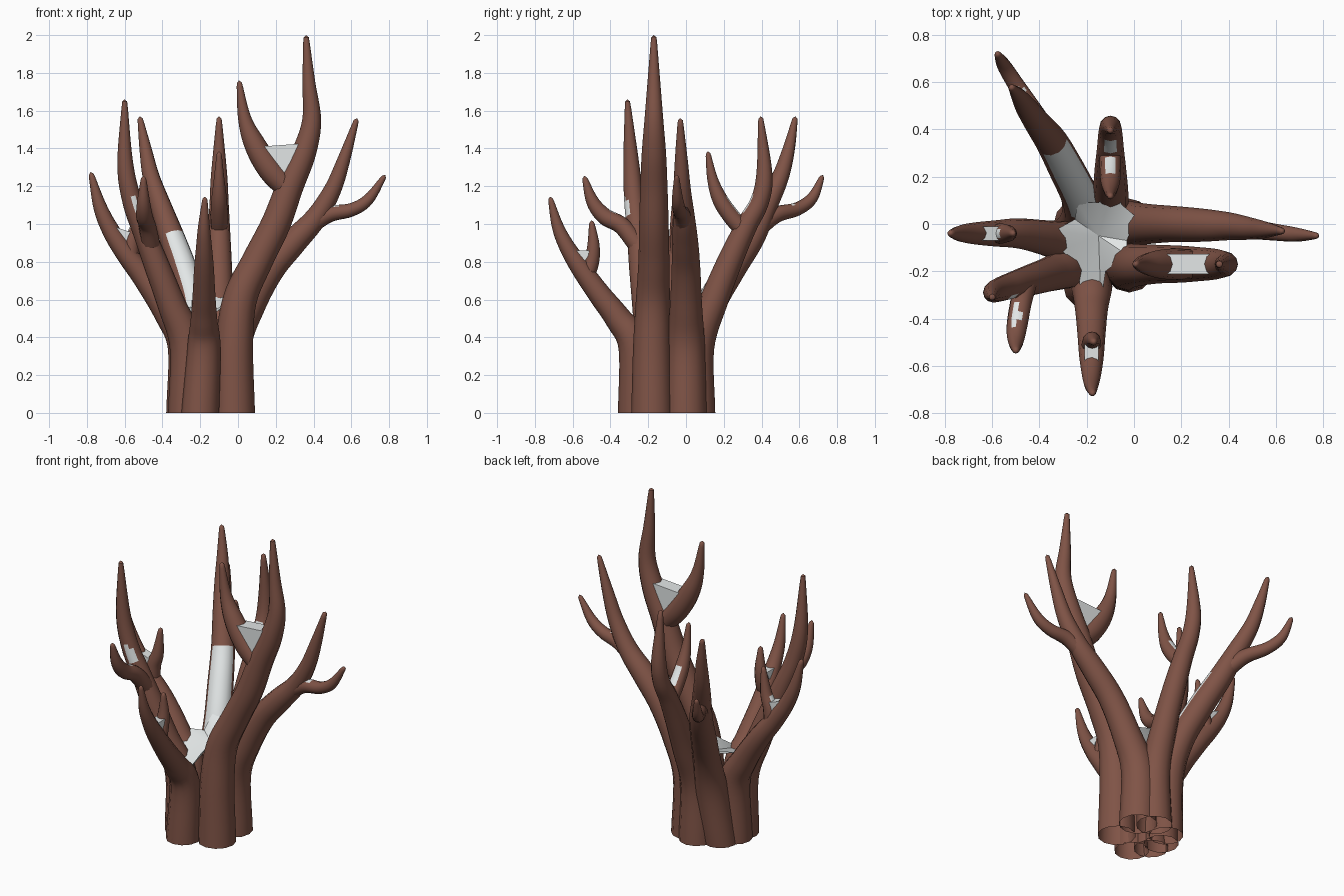
import bpy, bmesh, math
from mathutils import Vector


def material(name, col):
    m = bpy.data.materials.new(name)
    m.diffuse_color = (*col, 1)
    return m


BROWN = material("bark brown", (0.215, 0.088, 0.062))
WHITE = material("pale white", (0.76, 0.79, 0.79))
SIDES = 12


def finish(bm, name):
    me = bpy.data.meshes.new(name)
    bm.to_mesh(me)
    bm.free()
    ob = bpy.data.objects.new(name, me)
    bpy.context.collection.objects.link(ob)
    me.materials.append(BROWN)
    me.materials.append(WHITE)
    bpy.context.view_layer.objects.active = ob
    ob.select_set(True)
    bpy.ops.object.shade_smooth_by_angle(angle=math.radians(40))
    ob.select_set(False)
    return ob


def spline(pts, n=6):
    """Smooth path through (x, y, z, radius) points."""
    p = [Vector(q) for q in pts]
    p = [p[0] * 2 - p[1]] + p + [p[-1] * 2 - p[-2]]
    out = []
    for i in range(1, len(p) - 2):
        a, b, c, d = p[i - 1:i + 3]
        for k in range(n):
            t = k / n
            out.append(0.5 * (2 * b + (c - a) * t + (2 * a - 5 * b + 4 * c - d) * t * t
                              + (3 * b - a - 3 * c + d) * t ** 3))
    out.append(p[-2])
    return out


def limb(name, pts, white=lambda c, n: False):
    """Tapered round limb, open at the start, with a rounded tip."""
    path = spline(pts)
    pos = [q.to_3d() for q in path]
    rad = [q[3] for q in path]
    bm = bmesh.new()
    u = Vector((1, 0, 0))
    rings = []
    end = (pos[-1] - pos[-2]).normalized()
    pos[-1] -= end * 0.012
    for i, c in enumerate(pos):
        t = (pos[min(i + 1, len(pos) - 1)] - pos[max(i - 1, 0)]).normalized()
        if i == 0:
            t = Vector((0, 0, 1)) if c.z < 0.1 else t
        u = (u - t * u.dot(t)).normalized()
        v = t.cross(u)
        rings.append([bm.verts.new(c + rad[i] * (u * math.cos(a) + v * math.sin(a)))
                      for a in (2 * math.pi * k / SIDES for k in range(SIDES))])
    for r, s in zip(rings, rings[1:]):
        for k in range(SIDES):
            j = (k + 1) % SIDES
            bm.faces.new((r[k], r[j], s[j], s[k]))
    tip = bm.verts.new(pos[-1] + end * 0.012)
    for k in range(SIDES):
        bm.faces.new((rings[-1][k], rings[-1][(k + 1) % SIDES], tip))
    bm.normal_update()
    # pale patches on the inner faces of the limb
    for f in bm.faces:
        if white(f.calc_center_median(), f.normal):
            f.material_index = 1
    return finish(bm, name)


def near(s, reach):
    """Faces close to the crotch point s that look towards it."""
    s = Vector(s)

    def rule(c, n):
        d = s - c
        return d.length < reach and n.dot(d.normalized()) > 0.6
    return rule


def web(name, p, q, b, across, w):
    """Flat-topped wedge filling a crotch between points p, q and bottom b."""
    bm = bmesh.new()
    off = Vector(across) * w / 2
    for c in (p, q, b):
        for s in (-1, 1):
            bm.verts.new(Vector(c) + off * s)
    bmesh.ops.convex_hull(bm, input=bm.verts)
    for f in bm.faces:
        f.material_index = 1
    finish(bm, name)


# front right limb, the tallest
limb("tall_limb", [(-.02, -.18, 0, .11), (-.02, -.18, .35, .1), (.01, -.175, .6, .09), (.1, -.17, .8, .082),
                   (.2, -.17, 1.0, .078), (.275, -.17, 1.2, .072), (.35, -.17, 1.38, .064),
                   (.39, -.17, 1.55, .05), (.375, -.17, 1.75, .034), (.36, -.17, 2.0, .014)])
limb("tall_limb_prong", [(.26, -.17, 1.19, .06), (.17, -.17, 1.29, .066), (.09, -.17, 1.42, .057),
                         (.035, -.17, 1.56, .035), (.005, -.17, 1.76, .013)])
web("tall_limb_web", (.12, -.17, 1.41), (.33, -.17, 1.425), (.245, -.17, 1.27), (0, 1, 0), .085)

# right limb
rule = near((.51, -.03, 1.12), .09)
limb("right_limb", [(-.03, .0, 0, .11), (-.03, .0, .35, .1), (.06, .0, .57, .085), (.17, .0, .76, .076),
                    (.29, -.005, .9, .07), (.41, -.01, 1.03, .058), (.5, -.02, 1.18, .046),
                    (.56, -.025, 1.34, .034), (.63, -.03, 1.56, .013)], rule)
limb("right_limb_prong", [(.36, -.01, .98, .05), (.48, -.02, 1.05, .043), (.6, -.035, 1.075, .036),
                          (.69, -.045, 1.13, .03), (.78, -.05, 1.26, .012)], rule)

# back left limb, with a long pale strip on its inner side
inner = Vector((.45, -.62, .65)).normalized()
limb("back_left_limb", [(-.24, .0, 0, .1), (-.21, .05, .35, .095), (-.235, .13, .57, .08),
                        (-.29, .24, .76, .075), (-.35, .35, .93, .068), (-.41, .43, 1.1, .056),
                        (-.46, .5, 1.25, .045), (-.49, .545, 1.4, .032), (-.52, .58, 1.57, .013)],
     lambda c, n: .5 < c.z < .96 and n.dot(inner) > .68)
limb("back_left_limb_prong", [(-.37, .38, .98, .05), (-.43, .48, 1.05, .043), (-.5, .59, 1.08, .036),
                              (-.55, .67, 1.14, .03), (-.58, .725, 1.26, .012)],
     near((-.47, .55, 1.13), .09))

# back limb
rule = near((-.1, .29, 1.12), .11)
limb("back_limb", [(-.11, .05, 0, .105), (-.11, .06, .35, .09), (-.1, .15, .6, .075), (-.1, .24, .82, .066),
                   (-.1, .32, .99, .057), (-.1, .39, 1.12, .05), (-.1, .415, 1.27, .042),
                   (-.1, .395, 1.57, .013)], rule)
limb("back_limb_prong", [(-.1, .31, .96, .045), (-.1, .24, 1.04, .045), (-.1, .18, 1.13, .041),
                         (-.1, .14, 1.24, .028), (-.1, .115, 1.385, .012)], rule)

# left limb
rule = near((-.61, -.04, .97), .09)
limb("left_limb", [(-.28, -.09, 0, .1), (-.28, -.08, .35, .092), (-.37, -.06, .53, .076),
                   (-.49, -.04, .71, .064), (-.59, -.04, .84, .055), (-.67, -.04, .96, .047),
                   (-.73, -.04, 1.09, .036), (-.78, -.04, 1.275, .013)], rule)
limb("left_limb_prong", [(-.57, -.04, .81, .045), (-.56, -.04, .91, .043), (-.53, -.04, 1.0, .034),
                         (-.51, -.04, 1.16, .012)], rule)
web("left_limb_web", (-.65, -.04, .985), (-.55, -.04, .95), (-.6, -.04, .87), (0, 1, 0), .06)

# front left limb
rule = near((-.51, -.36, 1.09), .12)
limb("front_left_limb", [(-.27, -.17, 0, .1), (-.27, -.18, .35, .092), (-.35, -.21, .57, .075),
                         (-.43, -.235, .78, .067), (-.5, -.255, .96, .058), (-.56, -.275, 1.12, .052),
                         (-.597, -.29, 1.32, .042), (-.6, -.31, 1.66, .013)], rule)
limb("front_left_limb_prong", [(-.46, -.25, .88, .05), (-.48, -.34, .99, .046), (-.495, -.43, 1.04, .044),
                               (-.5, -.495, 1.12, .034), (-.5, -.54, 1.255, .012)], rule)

# front limb
limb("front_limb", [(-.2, -.26, 0, .1), (-.18, -.27, .35, .088), (-.18, -.36, .5, .07), (-.18, -.46, .63, .06),
                    (-.18, -.56, .77, .052), (-.18, -.63, .88, .042), (-.18, -.68, .99, .031),
                    (-.175, -.72, 1.145, .012)])
limb("front_limb_prong", [(-.18, -.53, .71, .042), (-.18, -.5, .8, .04), (-.175, -.49, .89, .032),
                          (-.17, -.5, 1.02, .012)])
web("front_limb_web", (-.18, -.6, .86), (-.18, -.5, .86), (-.18, -.55, .78), (1, 0, 0), .06)

# pale uneven hollow where the limbs part
bm = bmesh.new()
rim = [(-.22, -.33, .44), (-.14, -.33, .44), (-.12, -.2, .53), (-.03, -.13, .6), (-.03, -.07, .56),
       (.01, .03, .62), (-.05, .08, .61), (-.09, .15, .66), (-.15, .09, .62), (-.24, .09, .65),
       (-.25, .02, .56), (-.34, -.03, .57), (-.31, -.11, .53), (-.24, -.17, .5)]
hub = bm.verts.new((-.15, -.05, .53))
ring = [bm.verts.new(p) for p in rim]
for a, b in zip(ring, ring[1:] + ring[:1]):
    bm.faces.new((hub, a, b)).material_index = 1
bmesh.ops.recalc_face_normals(bm, faces=bm.faces)
bm.normal_update()
if sum(f.normal.z for f in bm.faces) < 0:
    bmesh.ops.reverse_faces(bm, faces=bm.faces)
finish(bm, "center_hollow")
